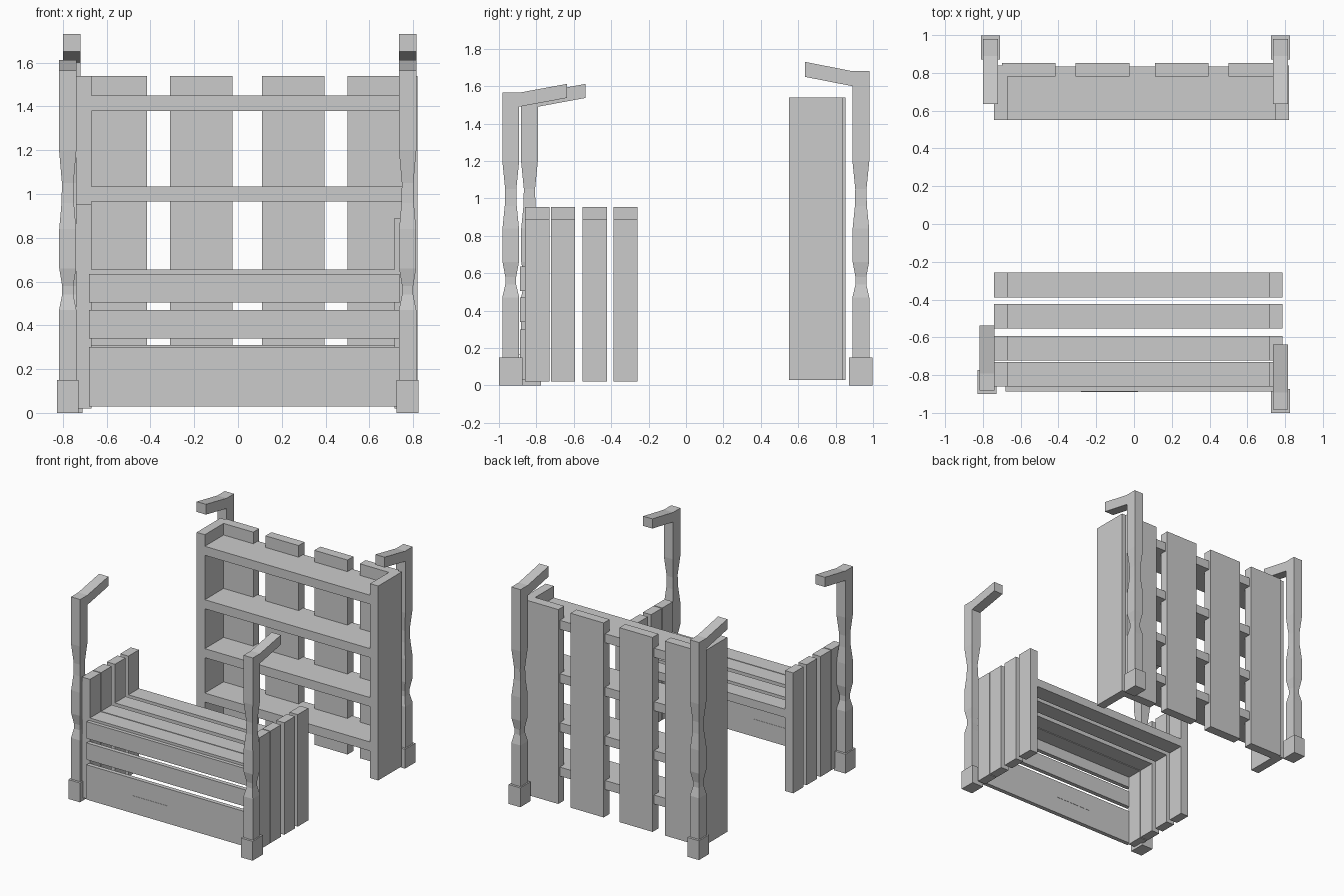
import bpy, bmesh

cube = bpy.data.objects.get("Cube")
if cube:
    bpy.data.objects.remove(cube)

grey = bpy.data.materials.new("plain_grey")
grey.use_nodes = True
grey.diffuse_color = (0.6, 0.6, 0.6, 1)
grey.node_tree.nodes["Principled BSDF"].inputs["Base Color"].default_value = (0.6, 0.6, 0.6, 1)


def finish(name, bm):
    bmesh.ops.recalc_face_normals(bm, faces=bm.faces)
    mesh = bpy.data.meshes.new(name)
    bm.to_mesh(mesh)
    bm.free()
    mesh.materials.append(grey)
    obj = bpy.data.objects.new(name, mesh)
    bpy.context.collection.objects.link(obj)
    return obj


def box(name, x, y, z):
    """Box between the limits given for each axis."""
    bm = bmesh.new()
    bmesh.ops.create_cube(bm, size=1)
    for v in bm.verts:
        v.co = [lim[0] if c < 0 else lim[1] for c, lim in zip(v.co, (x, y, z))]
    return finish(name, bm)


def post(name, x, y, inward, elbow, top, rise):
    """Turned square post whose top bends into an arm pointing inward."""
    sections = [(0.1, 0.045), (0.47, 0.045), (0.54, 0.029), (0.58, 0.029), (0.66, 0.044),
                (0.84, 0.044), (0.96, 0.032), (1.05, 0.03), (1.2, 0.045),
                (elbow, 0.045), (top, 0.045)]
    bm = bmesh.new()
    rings = []
    for z, r in sections:
        rx = r * 0.88
        rings.append([bm.verts.new((x + sx * rx, y + sy * r, z))
                      for sx, sy in ((-1, -1), (1, -1), (1, 1), (-1, 1))])
    bm.faces.new(rings[0])
    bm.faces.new(rings[-1])
    for a, b in zip(rings, rings[1:]):
        for i in range(4):
            j = (i + 1) % 4
            bm.faces.new((a[i], a[j], b[j], b[i]))
    # Pull the inner face of the head out into the arm
    bm.normal_update()
    head = max((f for f in bm.faces if f.calc_center_median().z > elbow),
               key=lambda f: f.calc_center_median().y * inward)
    arm = bmesh.ops.extrude_discrete_faces(bm, faces=[head])["faces"][0]
    rim = list(head.verts) if head.is_valid else []
    tip = list(arm.verts)
    for v in tip:
        v.co.y += inward * 0.255
        v.co.z += rise
    finish(name, bm)
    box(name + "_foot", (x - 0.05, x + 0.05), (y - 0.063, y + 0.063), (0, 0.15))


# Four corner posts
post("front_left_post", 0.775, -0.937, 1, 1.49, 1.565, 0.047)
post("front_right_post", -0.778, -0.837, 1, 1.49, 1.565, 0.047)
post("back_left_post", 0.775, 0.935, -1, 1.60, 1.68, 0.05)
post("back_right_post", -0.76, 0.935, -1, 1.60, 1.68, 0.05)

# Shelf unit: side panels, shelves and back slats
box("shelf_right_panel", (-0.74, -0.67), (0.55, 0.84), (0.03, 1.54))
box("shelf_left_panel", (0.75, 0.82), (0.55, 0.84), (0.03, 1.54))
for z in (0.31, 0.655, 1.035, 1.45):
    box("shelf_board", (-0.68, 0.76), (0.55, 0.835), (z - 0.07, z))
for x in (-0.70, -0.31, 0.11, 0.50):
    box("shelf_back_slat", (x, x + 0.285), (0.78, 0.853), (0.03, 1.54))

# Bench: seat boards with matching upright side slats
for y in (-0.86, -0.723, -0.553, -0.388):
    box("bench_seat_board", (-0.68, 0.72), (y, y + 0.13), (0.59, 0.655))
    box("bench_right_slat", (-0.74, -0.67), (y, y + 0.13), (0.02, 0.955))
    box("bench_left_slat", (0.715, 0.785), (y, y + 0.13), (0.02, 0.89))

# Bench front planks
for z0, z1 in ((0.03, 0.30), (0.34, 0.47), (0.505, 0.635)):
    box("bench_front_plank", (-0.68, 0.74), (-0.888, -0.855), (z0, z1))

# Thin split in the lowest plank
box("plank_split", (-0.28, 0.02), (-0.89, -0.853), (0.163, 0.167))
